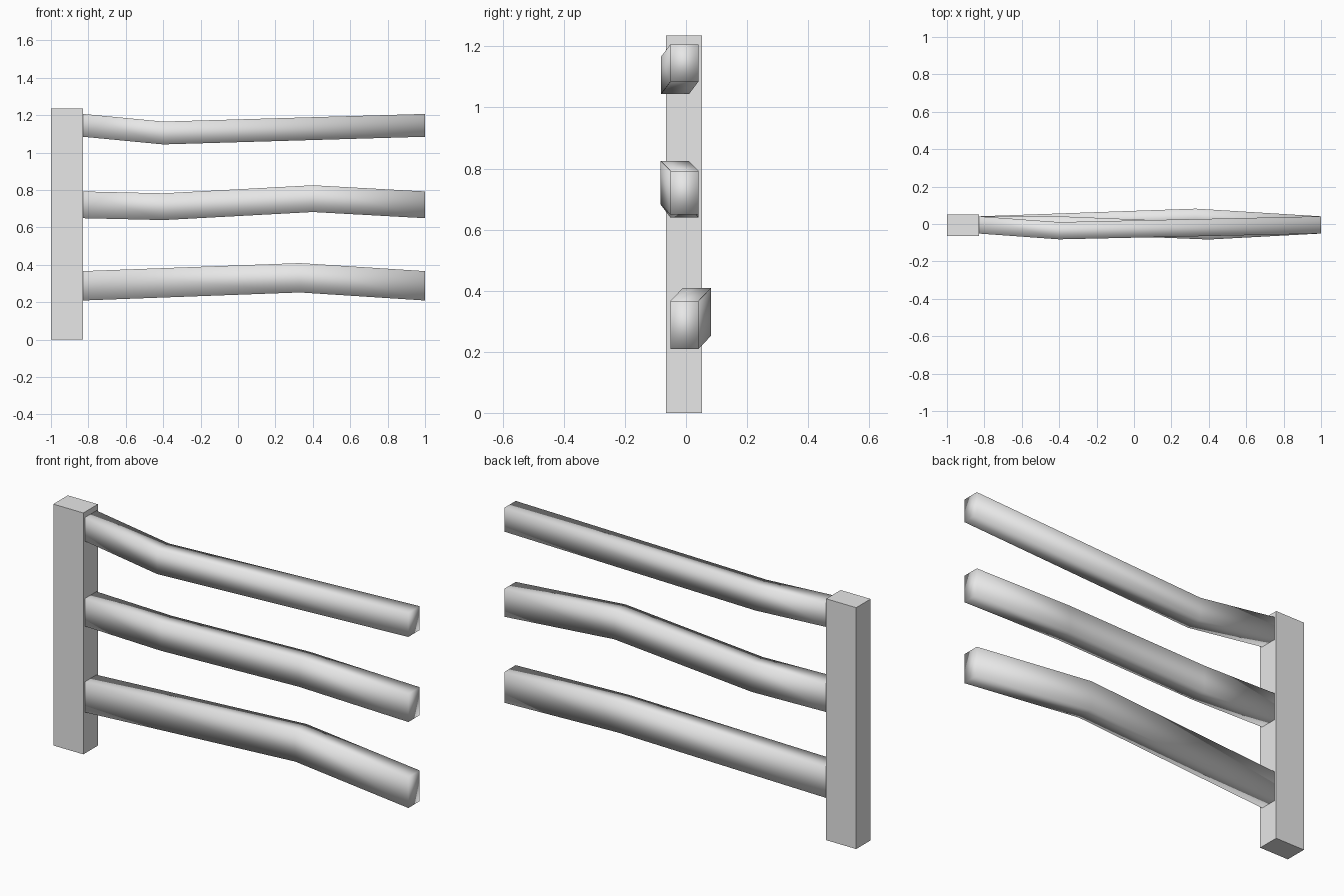
import bpy
import bmesh

default_cube = bpy.data.objects.get("Cube")
if default_cube:
    bpy.data.objects.remove(default_cube, do_unlink=True)

# Single plain grey material
grey = bpy.data.materials.new("plain_grey")
grey.use_nodes = True
grey.diffuse_color = (0.8, 0.8, 0.8, 1)
for node in grey.node_tree.nodes:
    if node.type == 'BSDF_PRINCIPLED':
        node.inputs["Base Color"].default_value = (0.8, 0.8, 0.8, 1)

POST_INNER_X = -0.83
RAIL_DEPTH = 0.092


def finish(name, bm, smooth):
    bmesh.ops.recalc_face_normals(bm, faces=bm.faces)
    for face in bm.faces:
        face.smooth = smooth
    mesh = bpy.data.meshes.new(name)
    bm.to_mesh(mesh)
    bm.free()
    mesh.materials.append(grey)
    obj = bpy.data.objects.new(name, mesh)
    bpy.context.scene.collection.objects.link(obj)
    return obj


def box(name, low, high):
    bm = bmesh.new()
    bmesh.ops.create_cube(bm, size=1)
    for v in bm.verts:
        for axis in range(3):
            v.co[axis] = high[axis] if v.co[axis] > 0 else low[axis]
    return finish(name, bm, False)


def rail(name, height, path):
    """Sweep a rectangular section, upright at every bend, along (x, y, z)."""
    bm = bmesh.new()
    rings = []
    for x, y, z in path:
        corners = ((-1, -1), (1, -1), (1, 1), (-1, 1))
        rings.append([bm.verts.new((x, y + a * RAIL_DEPTH / 2, z + b * height / 2))
                      for a, b in corners])
    for first, second in zip(rings, rings[1:]):
        for i in range(4):
            j = (i + 1) % 4
            bm.faces.new((first[i], first[j], second[j], second[i]))
    bm.faces.new(rings[0])
    bm.faces.new(rings[-1])
    return finish(name, bm, True)


# Upright post at one end
box("post", (-1, -0.065, 0), (POST_INNER_X, 0.052, 1.235))

# Three crooked rails running from the post to the open end
rail("top_rail", 0.122, [(POST_INNER_X, -0.005, 1.146),
                         (-0.4, -0.036, 1.105),
                         (1, -0.005, 1.146)])
rail("middle_rail", 0.143, [(POST_INNER_X, -0.005, 0.721),
                            (-0.4, -0.005, 0.711),
                            (0.4, -0.037, 0.754),
                            (1, -0.005, 0.721)])
rail("bottom_rail", 0.157, [(POST_INNER_X, -0.005, 0.288),
                            (0.33, 0.036, 0.331),
                            (1, -0.005, 0.288)])
